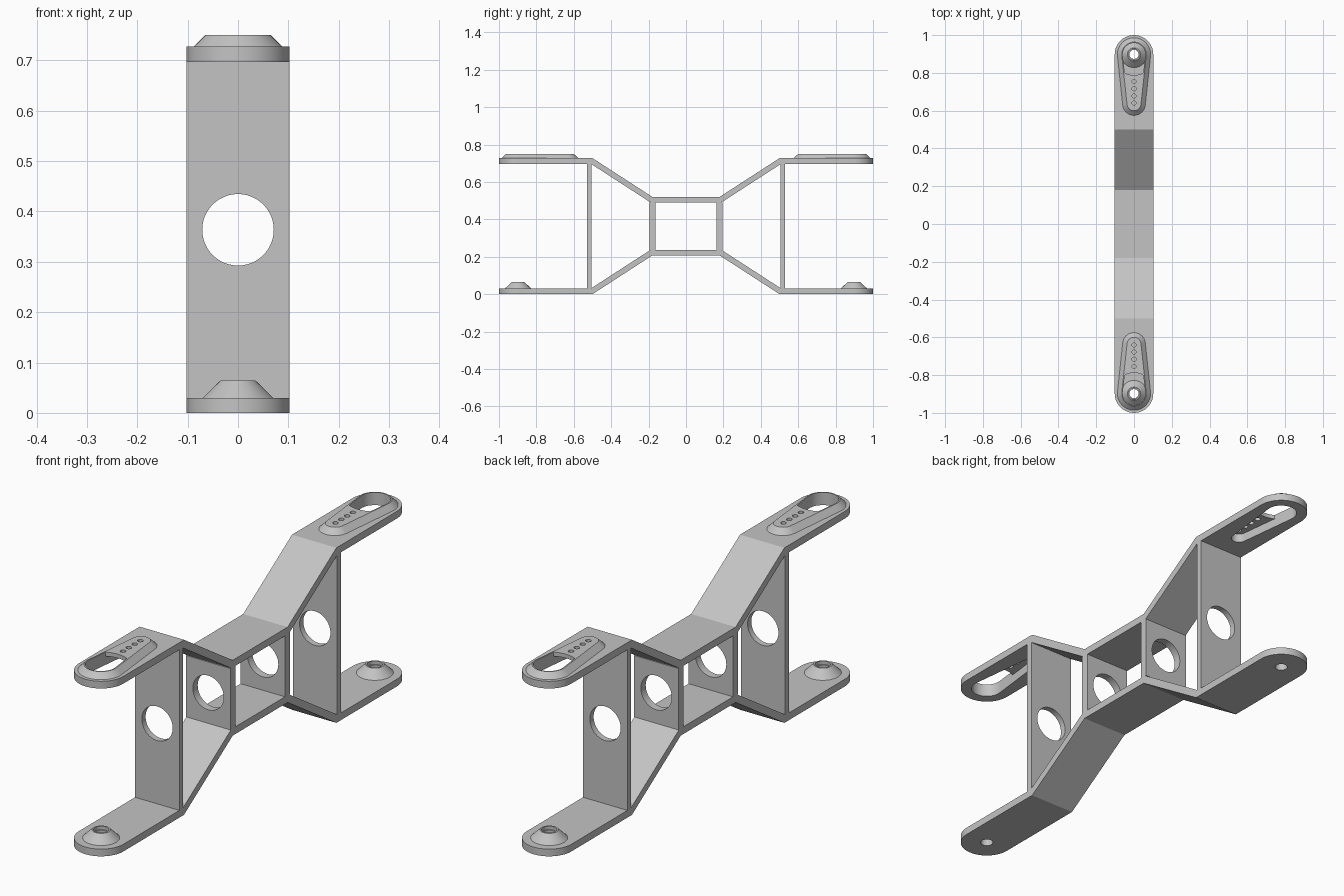
import bpy, bmesh
from math import sin, cos, pi, asin, sqrt

cube = bpy.data.objects.get("Cube")
if cube:
    bpy.data.objects.remove(cube)

H, W, END, T = 0.727, 0.102, 0.898, 0.03   # body height, half width, end centre, thickness

grey = bpy.data.materials.new("light_grey")
grey.use_nodes = True
grey.diffuse_color = (0.55, 0.55, 0.55, 1)
grey.node_tree.nodes["Principled BSDF"].inputs["Base Color"].default_value = (0.55, 0.55, 0.55, 1)


def loft(name, rings):
    """Closed solid through rings of equal point count."""
    bm = bmesh.new()
    loops = [[bm.verts.new(p) for p in ring] for ring in rings]
    n = len(loops[0])
    for a, b in zip(loops, loops[1:]):
        for i in range(n):
            j = (i + 1) % n
            bm.faces.new((a[i], a[j], b[j], b[i]))
    bm.faces.new(loops[0])
    bm.faces.new(loops[-1])
    bmesh.ops.recalc_face_normals(bm, faces=bm.faces)
    mesh = bpy.data.meshes.new(name)
    bm.to_mesh(mesh)
    bm.free()
    ob = bpy.data.objects.new(name, mesh)
    mesh.materials.append(grey)
    bpy.context.collection.objects.link(ob)
    return ob


def combine(ob, tool, operation):
    mod = ob.modifiers.new("cut", "BOOLEAN")
    mod.operation, mod.solver, mod.object = operation, "EXACT", tool
    bpy.context.view_layer.objects.active = ob
    bpy.ops.object.modifier_apply(modifier=mod.name)
    bpy.data.objects.remove(tool)


def smooth(ob):
    bpy.ops.object.select_all(action="DESELECT")
    ob.select_set(True)
    bpy.context.view_layer.objects.active = ob
    bpy.ops.object.shade_smooth_by_angle(angle=0.5)


def at(points, z):
    return [(x, y, z) for x, y in points]


def circle(r, y, n=40):
    return [(r * cos(2 * pi * i / n), y + r * sin(2 * pi * i / n)) for i in range(n)]


def teardrop(side, r1, r2, y2, n=24, stop=None):
    """Big round at the arm's end, tapering to a small round at y2."""
    a = asin((r1 - r2) / (END - y2))
    big = [-a + (pi + 2 * a) * i / n for i in range(n + 1)]
    tip = [pi + a + (pi - 2 * a) * i / n for i in range(n + 1)]
    p = [(r1 * cos(t), END + r1 * sin(t)) for t in big]
    q = [(r2 * cos(t), y2 + r2 * sin(t)) for t in tip]

    def between(u, v):
        return [(u[0] + (v[0] - u[0]) * k / n, u[1] + (v[1] - u[1]) * k / n) for k in range(1, n)]
    pts = p + between(p[-1], q[0]) + q + between(q[-1], p[0])
    if stop:   # end the shape early on an arc around the arm's end
        pts = [(x, max(y, END - sqrt(stop * stop - x * x))) for x, y in pts]
    return [(x, side * y) for x, y in pts]


def strip(name, top):
    """Bent strap with rounded ends; the lower one mirrors the upper."""
    half = [(1.0, H), (0.5, H), (0.18, 0.52)]
    under = [(0.189, 0.52 - T), (0.509, H - T), (1.0, H - T)]
    prof = half + [(-y, z) for y, z in reversed(half)]
    prof += [(-y, z) for y, z in reversed(under)] + under
    if not top:
        prof = [(y, H - z) for y, z in prof]
    ob = loft(name, [[(x, y, z) for y, z in prof] for x in (-W, W)])
    n = 40
    outline = [(W * cos(pi * i / n), END + W * sin(pi * i / n)) for i in range(n + 1)]
    outline += [(-x, -y) for x, y in outline]
    combine(ob, loft("outline", [at(outline, -1), at(outline, 2)]), "INTERSECT")
    return ob


# Upper strap with a hollow tapered pad on each end
upper = strip("upper_strap", True)
for s in (-1, 1):
    base = teardrop(s, 0.088, 0.06, 0.635)
    crown = teardrop(s, 0.065, 0.037, 0.637)
    combine(upper, loft("pad", [at(base, 0.71), at(base, H), at(crown, 0.75)]), "UNION")
    pocket = teardrop(s, 0.06, 0.03, 0.64)
    combine(upper, loft("pocket", [at(pocket, 0.6), at(pocket, 0.733)]), "DIFFERENCE")
    opening = teardrop(s, 0.06, 0.03, 0.64, stop=0.11)
    combine(upper, loft("opening", [at(opening, 0.65), at(opening, 0.8)]), "DIFFERENCE")
    for i in range(4):
        pin = circle(0.011, s * (0.64 + 0.038 * i), 16)
        combine(upper, loft("pin_hole", [at(pin, 0.65), at(pin, 0.8)]), "DIFFERENCE")
smooth(upper)

# Lower strap with a bored conical boss on each end
lower = strip("lower_strap", False)
for s in (-1, 1):
    y = s * END
    foot = circle(0.07, y)
    boss = loft("boss", [at(foot, 0.015), at(foot, T), at(circle(0.035, y), 0.064)])
    combine(lower, boss, "UNION")
    for r, low in ((0.024, -0.1), (0.029, 0.05)):
        bore = circle(r, y)
        combine(lower, loft("bore", [at(bore, low), at(bore, 0.2)]), "DIFFERENCE")
smooth(lower)

# Upright walls, each with a round window
for label, s in (("front", -1), ("back", 1)):
    for kind, y0, y1, low in (("outer", 0.505, 0.53, T), ("inner", 0.163, 0.195, 0.236)):
        rect = [(-W, low), (W, low), (W, H - low), (-W, H - low)]
        wall = loft(f"{label}_{kind}_wall", [[(x, s * y, z) for x, z in rect] for y in (y0, y1)])
        ring = circle(0.071, H / 2, 48)
        cutter = loft("window", [[(x, s * y, z) for x, z in ring] for y in (y0 - 0.1, y1 + 0.1)])
        combine(wall, cutter, "DIFFERENCE")
        smooth(wall)
